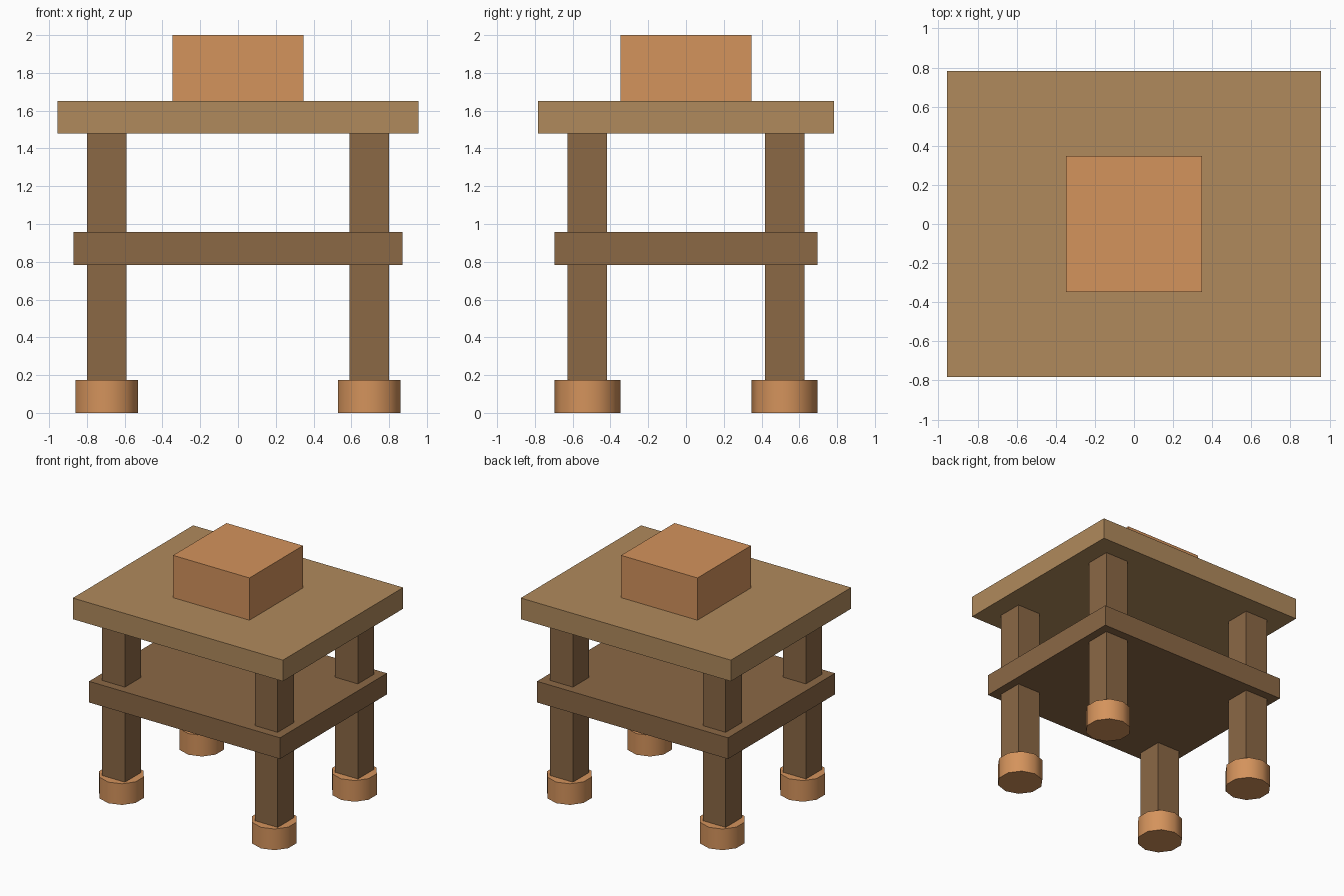
import bpy
import math

if "Cube" in bpy.data.objects:
    bpy.data.objects.remove(bpy.data.objects["Cube"])

U = 2 / 11.5  # one design unit; the table is 11.5 units tall


def material(name, rgb):
    m = bpy.data.materials.new(name)
    m.diffuse_color = (*rgb, 1)
    m.use_nodes = True
    m.node_tree.nodes["Principled BSDF"].inputs["Base Color"].default_value = m.diffuse_color
    return m


TAN = material("tan_wood", (0.434, 0.254, 0.107))
BROWN = material("brown_wood", (0.258, 0.138, 0.06))
ORANGE = material("orange_wood", (0.658, 0.292, 0.107))


def finish(name, mat):
    ob = bpy.context.object
    ob.name = name
    ob.data.materials.append(mat)
    return ob


def box(name, x, y, width, depth, z0, z1, mat):
    bpy.ops.mesh.primitive_cube_add(size=1, location=(x * U, y * U, (z0 + z1) / 2 * U))
    ob = finish(name, mat)
    ob.scale = (width * U, depth * U, (z1 - z0) * U)
    bpy.ops.object.transform_apply(location=False, rotation=False, scale=True)
    return ob


def foot(name, x, y):
    bpy.ops.mesh.primitive_cylinder_add(vertices=10, radius=U, depth=U,
                                        location=(x * U, y * U, U / 2))
    finish(name, ORANGE)
    bpy.ops.object.shade_smooth_by_angle(angle=math.radians(40))


# Tabletop, lower shelf and the block on top
box("tabletop", 0, 0, 11, 9, 8.5, 9.5, TAN)
box("shelf", 0, 0, 10, 8, 4.5, 5.5, BROWN)
box("top_block", 0, 0, 4, 4, 9.5, 11.5, ORANGE)

# Four square legs, each standing in a ten-sided foot
for y, row in ((-3, "front"), (3, "back")):
    for x, side in ((-4, "left"), (4, "right")):
        box(f"{row}_{side}_leg", x, y, 1.2, 1.2, 0.05, 8.5, BROWN)
        foot(f"{row}_{side}_foot", x, y)
